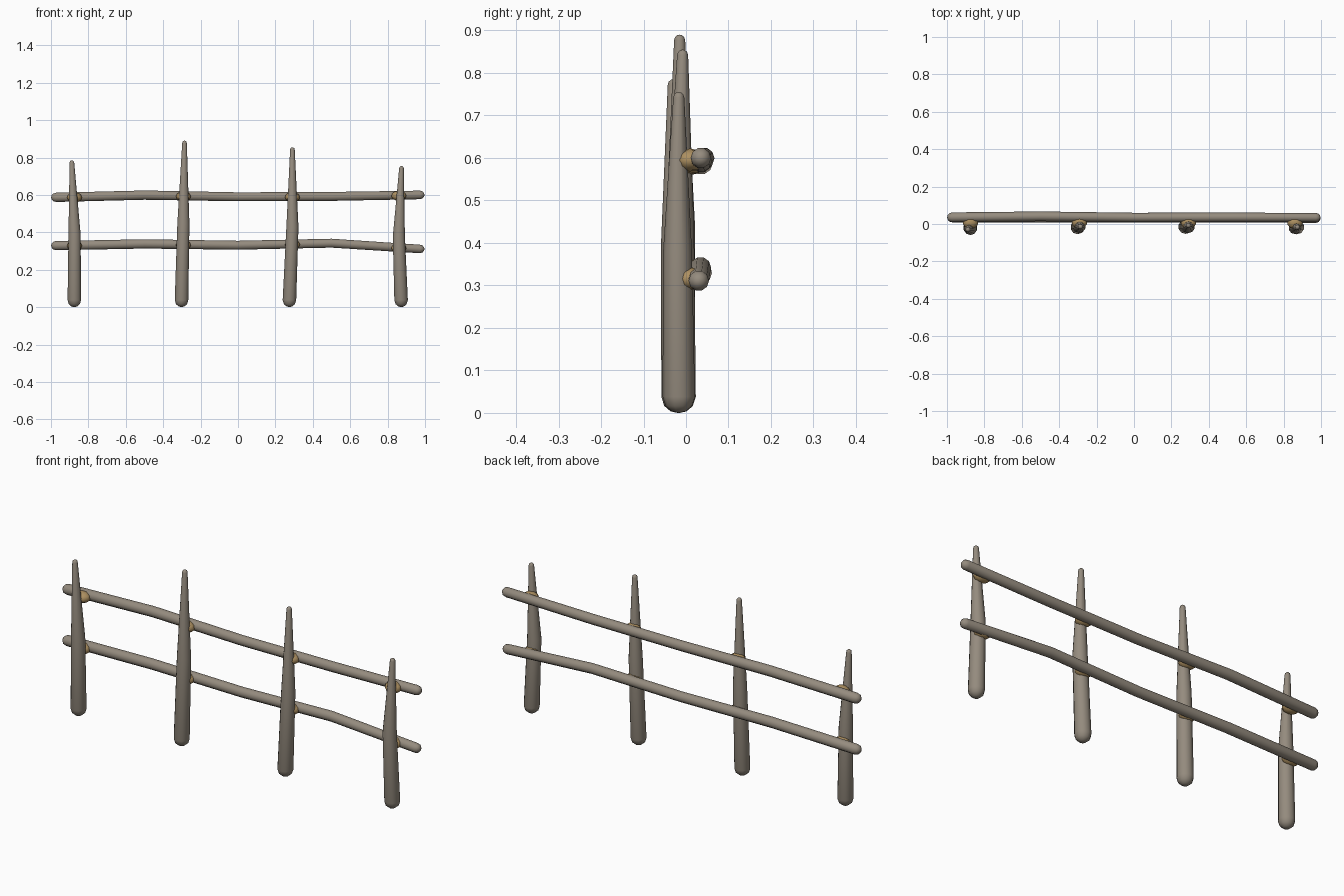
import bpy, bmesh, math
from mathutils import Vector

if "Cube" in bpy.data.objects:
    bpy.data.objects.remove(bpy.data.objects["Cube"], do_unlink=True)

SIDES = 10


def make_material(name, rgb):
    mat = bpy.data.materials.new(name)
    mat.use_nodes = True
    colour = (*rgb, 1)
    mat.diffuse_color = colour
    bsdf = mat.node_tree.nodes["Principled BSDF"]
    bsdf.inputs["Base Color"].default_value = colour
    bsdf.inputs["Roughness"].default_value = 0.9
    return mat


wood = make_material("weathered wood", (0.30, 0.26, 0.21))
rope = make_material("tan rope", (0.42, 0.28, 0.12))


def finish(bm, name, mat):
    bmesh.ops.recalc_face_normals(bm, faces=bm.faces)
    for f in bm.faces:
        f.smooth = True
    mesh = bpy.data.meshes.new(name)
    bm.to_mesh(mesh)
    bm.free()
    mesh.materials.append(mat)
    obj = bpy.data.objects.new(name, mesh)
    bpy.context.collection.objects.link(obj)
    return obj


def log(name, path, radii, axis):
    """Round-ended log through the path points; rings stand square to the axis."""
    axis = Vector(axis)
    u = Vector((0, 1, 0))
    v = axis.cross(u)
    path = [Vector(p) for p in path]
    rings = list(zip(path, radii))
    # Domed ends
    for end, sign in ((0, -1), (-1, 1)):
        p, r = rings[end]
        for a in (35, 65):
            a = math.radians(a)
            ring = (p + axis * sign * r * math.sin(a), r * math.cos(a))
            rings.insert(0, ring) if sign < 0 else rings.append(ring)
    bm = bmesh.new()
    loops = []
    for p, r in rings:
        angles = [math.tau * i / SIDES for i in range(SIDES)]
        loops.append([bm.verts.new(p + (u * math.cos(a) + v * math.sin(a)) * r) for a in angles])
    for lower, upper in zip(loops, loops[1:]):
        for i in range(SIDES):
            j = (i + 1) % SIDES
            bm.faces.new((lower[i], lower[j], upper[j], upper[i]))
    for p, r, loop in ((path[0], -radii[0], loops[0]), (path[-1], radii[-1], loops[-1])):
        tip = bm.verts.new(p + axis * r)
        for i in range(SIDES):
            bm.faces.new((loop[i], loop[(i + 1) % SIDES], tip))
    return finish(bm, name, wood)


# Posts: x and y at bottom, middle and top, then height
posts = [
    ((-0.875, -0.874, -0.888), (-0.02, -0.025, -0.03), 0.785),
    ((-0.302, -0.292, -0.286), (-0.017, -0.013, -0.015), 0.89),
    ((0.275, 0.291, 0.291), (-0.015, -0.015, -0.008), 0.855),
    ((0.872, 0.860, 0.874), (-0.017, -0.02, -0.017), 0.755),
]
post_radii = (0.038, 0.034, 0.013)
for n, (xs, ys, h) in enumerate(posts, 1):
    zs = (post_radii[0], h * 0.5, h - post_radii[2])
    log(f"post_{n}", list(zip(xs, ys, zs)), post_radii, (0, 0, 1))

# Rails: evenly spaced bends
rail_xs = (-0.973, -0.5, 0, 0.5, 0.973)
rails = {
    "upper_rail": ((0.036, 0.041, 0.035, 0.036, 0.035), (0.587, 0.599, 0.590, 0.592, 0.600)),
    "lower_rail": ((0.035, 0.033, 0.032, 0.034, 0.030), (0.329, 0.338, 0.331, 0.342, 0.311)),
}
rail_radii = (0.026, 0.026, 0.025, 0.025, 0.024)


def height_at(zs, x):
    for x0, x1, z0, z1 in zip(rail_xs, rail_xs[1:], zs, zs[1:]):
        if x <= x1:
            return z0 + (z1 - z0) * (x - x0) / (x1 - x0)


for name, (ys, zs) in rails.items():
    log(name, list(zip(rail_xs, ys, zs)), rail_radii, (1, 0, 0))
    # Rope lashings where the rail crosses each post
    for n, (xs, _, h) in enumerate(posts, 1):
        x = xs[1]
        bm = bmesh.new()
        bmesh.ops.create_uvsphere(bm, u_segments=SIDES, v_segments=6, radius=1)
        bmesh.ops.scale(bm, vec=(0.042, 0.036, 0.027), verts=bm.verts)
        bmesh.ops.translate(bm, vec=(x, 0.009, height_at(zs, x) - 0.003), verts=bm.verts)
        finish(bm, f"{name}_lashing_{n}", rope)
